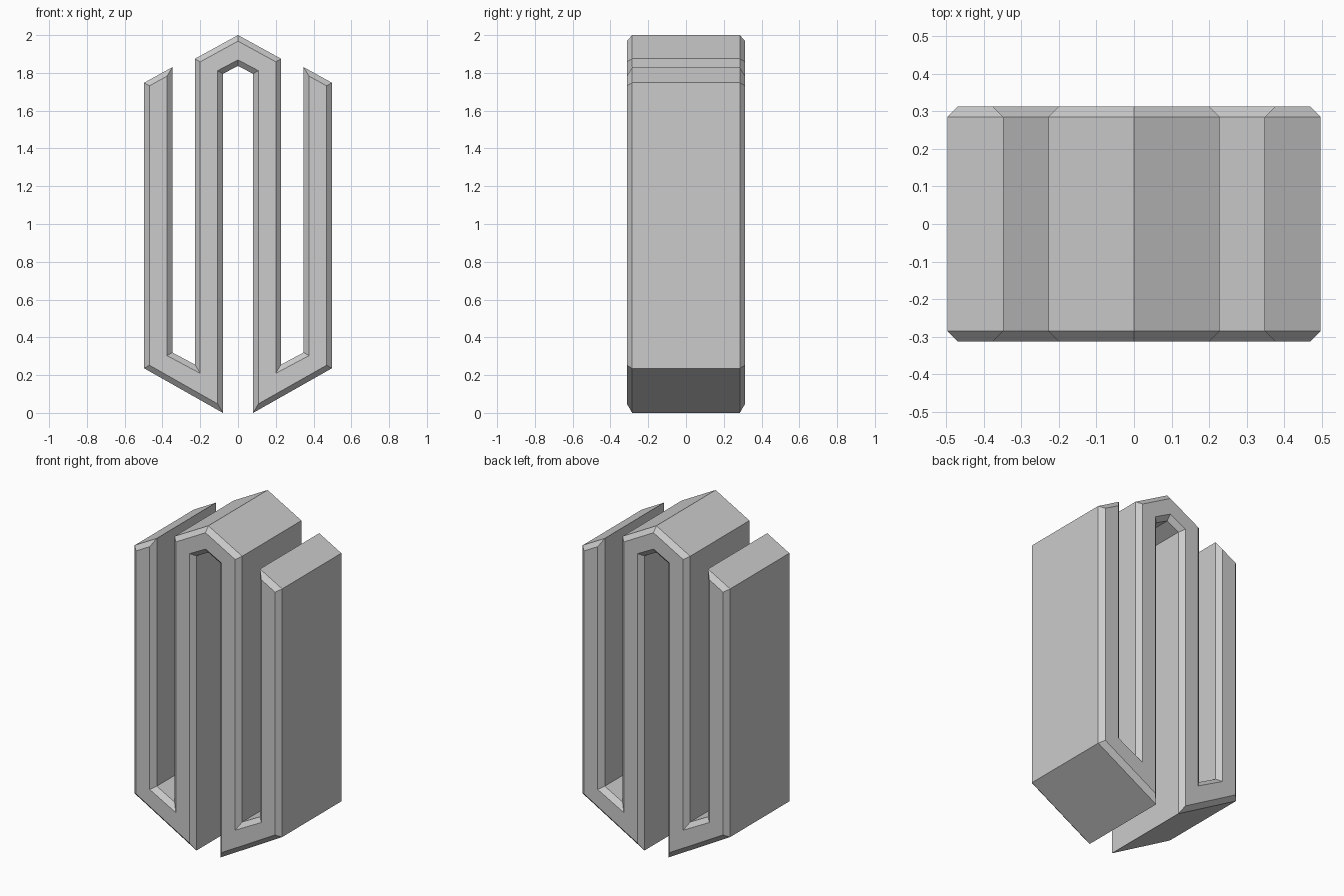
import bpy, bmesh
from mathutils import Vector

if "Cube" in bpy.data.objects:
    bpy.data.objects.remove(bpy.data.objects["Cube"])

HALF_DEPTH = 0.313   # half of the extrusion depth
CHAMFER = 0.028      # bevel size on front and back rims

# Right half of the folded band profile (x, z), from outer apex to inner apex
half = [(0, 2.0), (0.228, 1.875), (0.228, 0.256), (0.348, 0.32), (0.348, 1.83),
        (0.497, 1.748), (0.497, 0.236), (0.08, 0.0), (0.08, 1.795), (0, 1.837)]
profile = [Vector(p) for p in half + [(-x, z) for x, z in half[-2:0:-1]]]


def inset(points, d):
    """Mitred inward offset of a clockwise outline."""
    result = []
    for i, p in enumerate(points):
        a = (p - points[i - 1]).normalized()
        b = (points[(i + 1) % len(points)] - p).normalized()
        na, nb = Vector((a.y, -a.x)), Vector((b.y, -b.x))
        result.append(p + (na + nb) * d / (1 + na.dot(nb)))
    return result


# Four rings along y: inset front, full, full, inset back
small = inset(profile, CHAMFER)
rings = [(small, -HALF_DEPTH), (profile, CHAMFER - HALF_DEPTH),
         (profile, HALF_DEPTH - CHAMFER), (small, HALF_DEPTH)]
bm = bmesh.new()
loops = [[bm.verts.new((p.x, y, p.y)) for p in pts] for pts, y in rings]
n = len(profile)
for r0, r1 in zip(loops, loops[1:]):
    for i in range(n):
        j = (i + 1) % n
        bm.faces.new((r0[i], r0[j], r1[j], r1[i]))

# Front and back caps
caps = [bm.faces.new(loops[0]), bm.faces.new(loops[-1])]
bmesh.ops.recalc_face_normals(bm, faces=bm.faces)
bmesh.ops.triangulate(bm, faces=caps, ngon_method='EAR_CLIP')

mesh = bpy.data.meshes.new("folded_band")
bm.to_mesh(mesh)
bm.free()
bpy.context.collection.objects.link(bpy.data.objects.new("folded_band", mesh))
